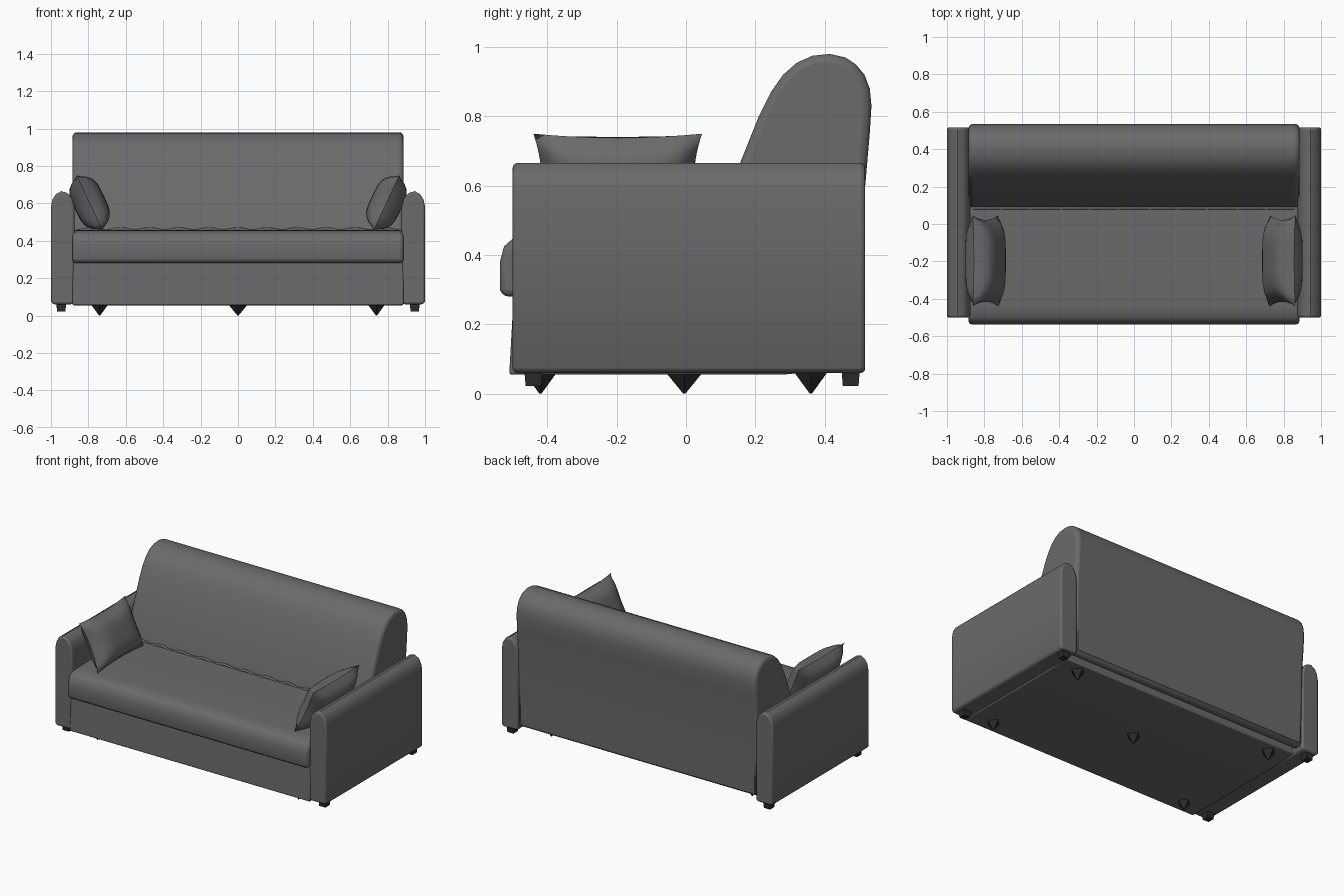
import bpy, bmesh, math
from mathutils import Matrix, Vector

cube = bpy.data.objects.get("Cube")
if cube:
    bpy.data.objects.remove(cube, do_unlink=True)


def material(name, value):
    m = bpy.data.materials.new(name)
    m.use_nodes = True
    colour = (value, value, value, 1)
    m.diffuse_color = colour
    bsdf = m.node_tree.nodes["Principled BSDF"]
    bsdf.inputs["Base Color"].default_value = colour
    bsdf.inputs["Roughness"].default_value = 0.8
    return m


FABRIC = material("charcoal fabric", 0.145)
FEET = material("black feet", 0.025)


def finish(bm, name, mat, bevel=0, smooth=True):
    bmesh.ops.recalc_face_normals(bm, faces=bm.faces)
    mesh = bpy.data.meshes.new(name)
    bm.to_mesh(mesh)
    bm.free()
    mesh.materials.append(mat)
    ob = bpy.data.objects.new(name, mesh)
    bpy.context.collection.objects.link(ob)
    if bevel:
        mod = ob.modifiers.new("soft edges", 'BEVEL')
        mod.width = bevel
        mod.segments = 3
        mod.limit_method = 'ANGLE'
        mod.angle_limit = math.radians(50)
    if smooth:
        bpy.ops.object.select_all(action='DESELECT')
        ob.select_set(True)
        bpy.context.view_layer.objects.active = ob
        bpy.ops.object.shade_smooth_by_angle(angle=math.radians(40))
    return ob


def prism(name, profile, lo, hi, axis, bevel):
    """Extrude a profile, given as (y, z) along x or as (x, z) along y."""
    bm = bmesh.new()
    ends = []
    for t in (lo, hi):
        ends.append([bm.verts.new((t, a, z) if axis == 'x' else (a, t, z))
                     for a, z in profile])
    n = len(profile)
    bm.faces.new(ends[0])
    bm.faces.new(ends[1])
    for i in range(n):
        j = (i + 1) % n
        bm.faces.new((ends[0][i], ends[0][j], ends[1][j], ends[1][i]))
    return finish(bm, name, FABRIC, bevel)


def pillow(name, side, n=16):
    """Pinched cushion leaning on an arm."""
    bm = bmesh.new()
    bottom, top = Vector((0.725, 0, 0.455)), Vector((0.862, 0, 0.75))
    mid, up = (bottom + top) / 2, (top - bottom) / 2
    normal = Vector((-up.z, 0, up.x)).normalized()
    for face in (1, -1):
        grid = []
        for i in range(n + 1):
            row = []
            for j in range(n + 1):
                u, v = 2 * i / n - 1, 2 * j / n - 1
                bulge = 0.085 * ((1 - u ** 4) * (1 - v ** 4)) ** 0.7
                y = -0.197 + 0.243 * u * (1 - 0.1 * (1 - v * v))
                p = mid + up * v * (1 - 0.08 * (1 - u * u)) + normal * bulge * face
                row.append(bm.verts.new((side * p.x, y, p.z)))
            grid.append(row)
        for i in range(n):
            for j in range(n):
                bm.faces.new((grid[i][j], grid[i + 1][j],
                              grid[i + 1][j + 1], grid[i][j + 1]))
    bmesh.ops.remove_doubles(bm, verts=bm.verts, dist=0.0005)
    finish(bm, name, FABRIC)


def foot(name, x, y, top, low, r_top, r_low, turn):
    bm = bmesh.new()
    place = Matrix.Translation((x, y, (top + low) / 2)) @ Matrix.Rotation(turn, 4, 'Z')
    bmesh.ops.create_cone(bm, cap_ends=True, segments=4, radius1=r_low,
                          radius2=r_top, depth=top - low, matrix=place)
    finish(bm, name, FEET, smooth=False)


# Base, seat and backrest
prism("base", [(-0.51, 0.055), (0.28, 0.055), (0.42, 0.068), (0.42, 0.32),
               (-0.495, 0.32)], -0.885, 0.885, 'x', 0.008)
prism("seat_cushion", [(-0.53, 0.28), (-0.537, 0.3), (-0.537, 0.38), (-0.525, 0.425),
                       (-0.5, 0.447), (-0.44, 0.454), (-0.2, 0.457), (0.15, 0.457),
                       (0.15, 0.28)], -0.885, 0.885, 'x', 0.02)
prism("backrest", [(0.44, 0.085), (0.495, 0.08), (0.507, 0.1), (0.512, 0.35),
                   (0.517, 0.6), (0.53, 0.75), (0.535, 0.83), (0.53, 0.88),
                   (0.515, 0.92), (0.49, 0.95), (0.46, 0.97), (0.415, 0.98),
                   (0.365, 0.975), (0.32, 0.955), (0.28, 0.92), (0.245, 0.87),
                   (0.21, 0.8), (0.15, 0.65), (0.1, 0.5), (0.085, 0.44),
                   (0.15, 0.36), (0.44, 0.3)], -0.885, 0.885, 'x', 0.025)

# Gathered seam between seat and backrest
seam = bpy.data.curves.new("seat_seam", 'CURVE')
seam.dimensions = '3D'
seam.bevel_depth = 0.008
seam.bevel_resolution = 2
line = seam.splines.new('POLY')
steps = 80
line.points.add(steps)
for i, p in enumerate(line.points):
    x = -0.86 + 1.72 * i / steps
    p.co = (x, 0.085, 0.458 + 0.006 * math.cos(x * 40), 1)
seam.materials.append(FABRIC)
bpy.context.collection.objects.link(bpy.data.objects.new("seat_seam", seam))

# Arms, pillows and feet on both sides
ARM = [(0.885, 0.06), (0.99, 0.06), (1.0, 0.075), (1.0, 0.58), (0.992, 0.62),
       (0.975, 0.648), (0.945, 0.665), (0.912, 0.655), (0.887, 0.625),
       (0.875, 0.58), (0.875, 0.075)]
for side, label in ((1, "left"), (-1, "right")):
    prism(label + "_arm", [(side * x, z) for x, z in ARM], -0.5, 0.517, 'y', 0.012)
    pillow(label + "_pillow", side)
    for y, end in ((-0.44, "front"), (0.475, "back")):
        foot(f"{label}_{end}_arm_foot", side * 0.945, y, 0.065, 0.022,
             0.037, 0.032, math.pi / 4)
    for y, end in ((-0.42, "front"), (0.36, "back")):
        foot(f"{label}_{end}_base_foot", side * 0.74, y, 0.062, 0.0, 0.048, 0.003, 0)
foot("middle_base_foot", 0, -0.005, 0.06, 0.0, 0.052, 0.003, 0)
